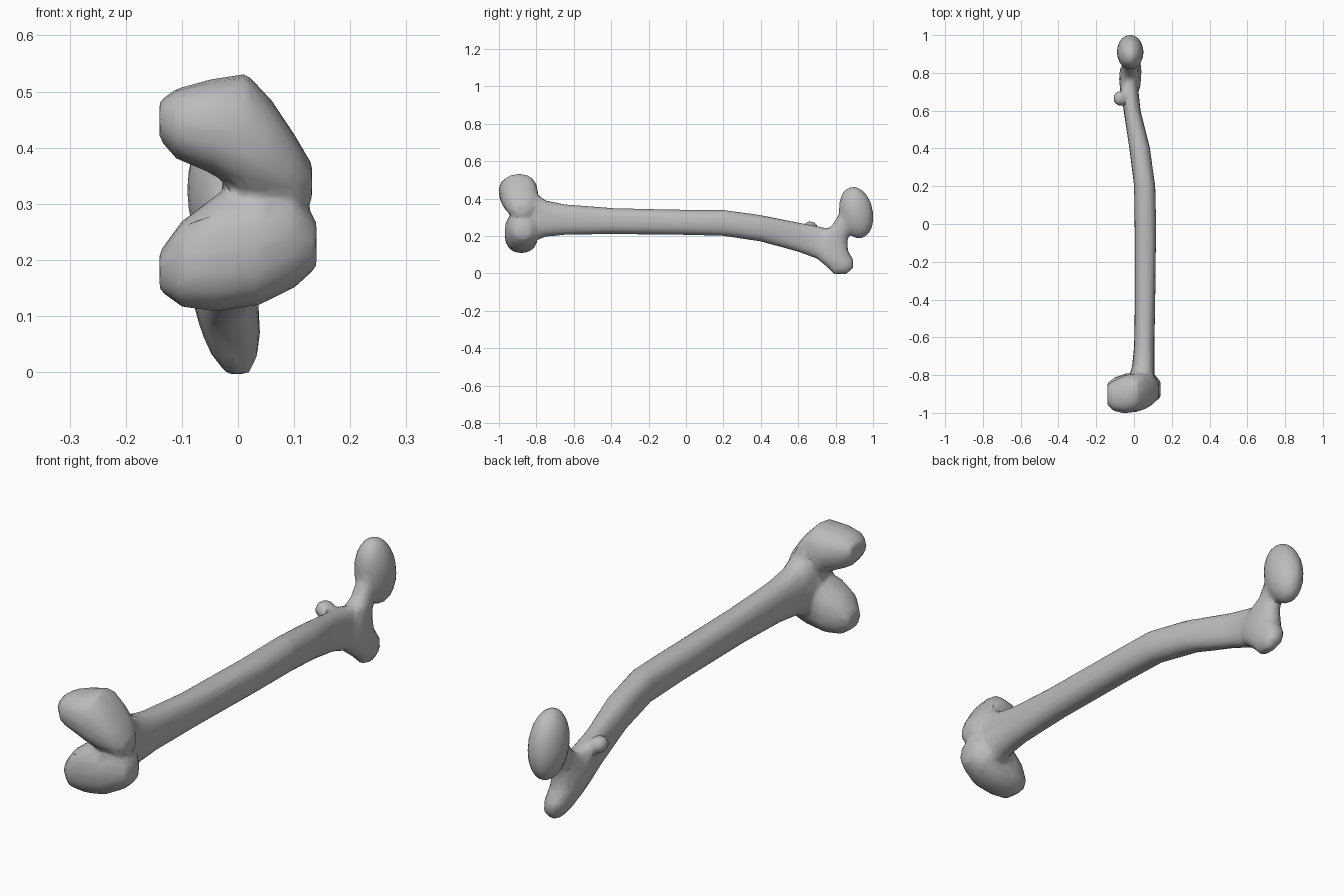
import bpy, bmesh, math
from mathutils import Matrix, Vector

cube = bpy.data.objects.get("Cube")
if cube:
    bpy.data.objects.remove(cube)

bone = bpy.data.materials.new("bone_grey")
bone.use_nodes = True
GREY = (0.5, 0.5, 0.5, 1)
bone.diffuse_color = GREY
bone.node_tree.nodes["Principled BSDF"].inputs["Base Color"].default_value = GREY

bm = bmesh.new()


def loft(axis, rings, sides=16, power=0.85):
    """Skin rounded rings (position, a0, a1, b0, b1) stacked along an axis."""
    loops = []
    for pos, a0, a1, b0, b1 in rings:
        loop = []
        for i in range(sides):
            t = math.tau * i / sides
            c, s = math.cos(t), math.sin(t)
            a = (a0 + a1) / 2 + (a1 - a0) / 2 * math.copysign(abs(c) ** power, c)
            b = (b0 + b1) / 2 + (b1 - b0) / 2 * math.copysign(abs(s) ** power, s)
            co = [a, b]
            co.insert(axis, pos)
            loop.append(bm.verts.new(co))
        loops.append(loop)
    faces = [bm.faces.new(loops[0]), bm.faces.new(loops[-1][::-1])]
    for lo, hi in zip(loops, loops[1:]):
        for i in range(sides):
            j = (i + 1) % sides
            faces.append(bm.faces.new((lo[i], hi[i], hi[j], lo[j])))
    bmesh.ops.recalc_face_normals(bm, faces=faces)


def ball(centre, radii, tilt=0):
    m = (Matrix.Translation(centre) @ Matrix.Rotation(tilt, 4, 'X')
         @ Matrix.Diagonal((*radii, 1)))
    bmesh.ops.create_uvsphere(bm, u_segments=20, v_segments=14, radius=1, matrix=m)


X, Y, Z = 0, 1, 2

# Curved shaft, flaring at the knee end: y, x range, z range
loft(Y, [(-.92, -.02, .10, .21, .42), (-.83, -.03, .11, .165, .45),
         (-.75, -.01, .11, .195, .39), (-.65, 0, .108, .205, .37),
         (-.4, .005, .113, .21, .35), (0, .003, .118, .205, .34),
         (.2, 0, .113, .2, .34), (.4, -.025, .085, .17, .312),
         (.6, -.055, .035, .115, .272), (.72, -.075, .022, .07, .25),
         (.79, -.06, .02, .05, .23)])

# Lower condyle: x, y range, z range
loft(X, [(-.14, -.92, -.84, .145, .215), (-.10, -.96, -.81, .115, .27),
         (-.04, -.97, -.79, .108, .315), (.04, -.97, -.79, .12, .33),
         (.10, -.95, -.79, .15, .33), (.14, -.92, -.83, .185, .27)])

# Upper condyle, slanting down towards the kneecap side
loft(X, [(-.14, -.96, -.85, .415, .485), (-.11, -.99, -.83, .38, .505),
         (-.05, -1.003, -.80, .355, .522), (.015, -.995, -.79, .315, .533),
         (.06, -.98, -.79, .305, .485), (.10, -.955, -.80, .295, .425),
         (.132, -.92, -.84, .305, .37)])

# Greater trochanter rising into the neck: z, x range, y range
loft(Z, [(-.004, -.02, .02, .79, .86), (.03, -.047, .035, .76, .895),
         (.07, -.065, .04, .71, .897), (.12, -.08, .037, .67, .867),
         (.17, -.075, .03, .66, .865), (.21, -.065, .025, .70, .87),
         (.25, -.058, .02, .775, .89), (.32, -.055, .02, .82, .93)])

# Lesser trochanter and the ball of the hip joint
ball(Vector((-.075, .665, .245)), (.035, .04, .034))
ball(Vector((-.02, .91, .325)), (.071, .09, .14), .2)

mesh = bpy.data.meshes.new("thigh_bone")
bm.to_mesh(mesh)
bm.free()
obj = bpy.data.objects.new("thigh_bone", mesh)
bpy.context.collection.objects.link(obj)

# Fuse the parts into one skin, soften the joins and reduce to broad facets
remesh = obj.modifiers.new("fuse", 'REMESH')
remesh.mode = 'VOXEL'
remesh.voxel_size = 0.01
soften = obj.modifiers.new("soften", 'SMOOTH')
soften.factor = 0.5
soften.iterations = 5
reduce = obj.modifiers.new("reduce", 'DECIMATE')
reduce.ratio = 0.08

for other in bpy.context.selected_objects:
    other.select_set(False)
obj.select_set(True)
bpy.context.view_layer.objects.active = obj
bpy.ops.object.convert(target='MESH')
obj.data.materials.clear()
obj.data.materials.append(bone)
bpy.ops.object.shade_smooth_by_angle(angle=math.radians(35))
